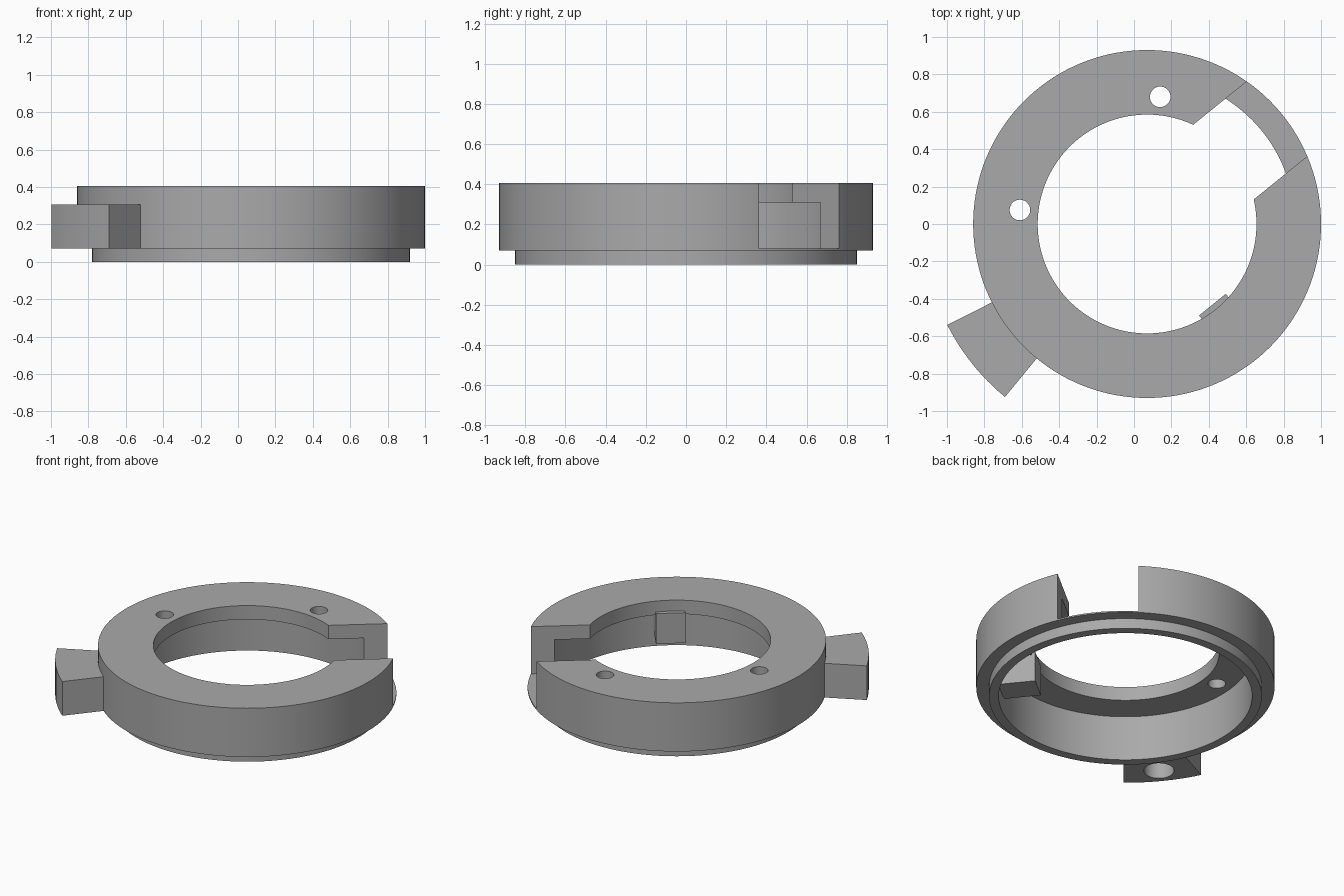
import bpy, bmesh
from math import cos, sin, radians, pi
from mathutils import Matrix

cube = bpy.data.objects.get("Cube")
if cube:
    bpy.data.objects.remove(cube, do_unlink=True)

CENTRE = Matrix.Translation((0.07, 0, 0))
TURN = radians(39)          # axis shared by slot, tab and key block
SEGS = 144

grey = bpy.data.materials.new("plain_grey")
grey.use_nodes = True
colour = (0.40, 0.40, 0.40, 1)
grey.diffuse_color = colour
grey.node_tree.nodes["Principled BSDF"].inputs["Base Color"].default_value = colour


def finish(name, bm, angle=0):
    """Turn a bmesh into an object about the ring centre."""
    bmesh.ops.recalc_face_normals(bm, faces=bm.faces)
    bm.transform(CENTRE @ Matrix.Rotation(angle, 4, 'Z'))
    mesh = bpy.data.meshes.new(name)
    bm.to_mesh(mesh)
    bm.free()
    mesh.materials.append(grey)
    obj = bpy.data.objects.new(name, mesh)
    bpy.context.collection.objects.link(obj)
    return obj


def box(name, u, v, z, angle=TURN):
    bm = bmesh.new()
    bmesh.ops.create_cube(bm, size=1)
    size = [b - a for a, b in (u, v, z)]
    mid = [(a + b) / 2 for a, b in (u, v, z)]
    bm.transform(Matrix.Translation(mid) @ Matrix.Diagonal((*size, 1)))
    return finish(name, bm, angle)


def cylinder(name, radius, z, x, y):
    bm = bmesh.new()
    bmesh.ops.create_cone(bm, cap_ends=True, segments=40, radius1=radius,
                          radius2=radius, depth=z[1] - z[0])
    bm.transform(Matrix.Translation((x, y, sum(z) / 2)))
    return finish(name, bm)


def cut(obj, cutter):
    cutter.hide_render = True
    mod = obj.modifiers.new("cut", 'BOOLEAN')
    mod.object = cutter
    mod.operation = 'DIFFERENCE'
    mod.solver = 'EXACT'
    bpy.context.view_layer.objects.active = obj
    bpy.ops.object.modifier_apply(modifier=mod.name)
    bpy.data.objects.remove(cutter, do_unlink=True)


def smooth(obj):
    bpy.ops.object.select_all(action='DESELECT')
    obj.select_set(True)
    bpy.context.view_layer.objects.active = obj
    bpy.ops.object.shade_smooth_by_angle(angle=radians(30))


# Ring: lathed section with top plate, skirt and stepped lip
section = [(0.585, 0.405), (0.93, 0.405), (0.93, 0.07), (0.85, 0.07),
           (0.85, 0), (0.79, 0), (0.79, 0.31), (0.585, 0.31)]
bm = bmesh.new()
loops = [[bm.verts.new((r * cos(a), r * sin(a), z)) for r, z in section]
         for a in (2 * pi * i / SEGS for i in range(SEGS))]
for i, here in enumerate(loops):
    after = loops[(i + 1) % SEGS]
    for j in range(len(section)):
        k = (j + 1) % len(section)
        bm.faces.new((here[j], after[j], after[k], here[k]))
ring = finish("ring_body", bm)

# Side slot and two pin holes
cut(ring, box("slot_cutter", (0.2, 1.2), (-0.257, 0.257), (0.08, 0.6)))
for x, y in ((-0.68, 0.075), (0.07, 0.68)):
    cut(ring, cylinder("pin_hole_cutter", 0.055, (0.2, 0.6), x, y))
smooth(ring)

# Outer tab: a wedge of a larger ring, with a blind hole underneath
bm = bmesh.new()
steps = 12
angles = [radians(206.8 + 23.8 * i / steps) for i in range(steps + 1)]
outline = [(1.197, a) for a in angles] + [(0.925, a) for a in reversed(angles)]
base = bm.faces.new([bm.verts.new((r * cos(a), r * sin(a), 0.07)) for r, a in outline])
top = bmesh.ops.extrude_face_region(bm, geom=[base])["geom"]
bmesh.ops.translate(bm, vec=(0, 0, 0.235),
                    verts=[g for g in top if isinstance(g, bmesh.types.BMVert)])
tab = finish("outer_tab", bm)
mid = radians(218.7)
cut(tab, cylinder("tab_hole_cutter", 0.094, (-0.1, 0.23),
                  1.068 * cos(mid), 1.068 * sin(mid)))
smooth(tab)

# Key block on the inside wall
box("inner_key_block", (-0.092, 0.092), (-0.80, -0.555), (0.122, 0.33))
